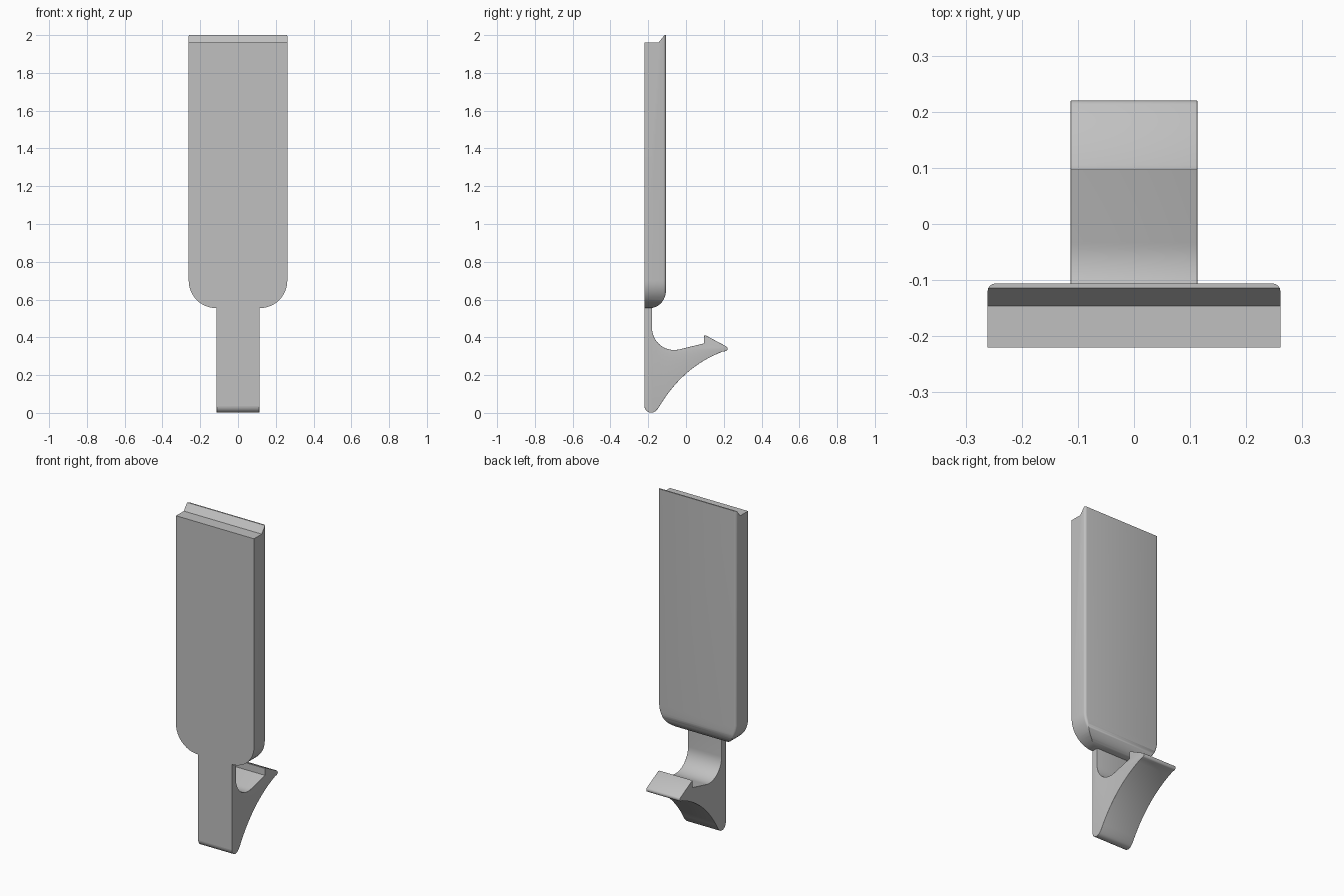
import bpy, bmesh
from math import sin, cos, pi, radians
from mathutils import Vector

cube = bpy.data.objects.get("Cube")
if cube:
    bpy.data.objects.remove(cube, do_unlink=True)

grey = bpy.data.materials.new("light grey plastic")
grey.use_nodes = True
grey.diffuse_color = (0.53, 0.53, 0.53, 1)
grey.node_tree.nodes["Principled BSDF"].inputs["Base Color"].default_value = (0.53, 0.53, 0.53, 1)

FRONT, BACK = -0.22, -0.106


def arc(cx, cy, rx, ry, start, end, steps=12):
    angles = [radians(start + (end - start) * i / steps) for i in range(steps + 1)]
    return [(cx + rx * cos(a), cy + ry * sin(a)) for a in angles]


def curve(a, b, c, steps=16):
    a, b, c = Vector(a), Vector(b), Vector(c)
    ts = [i / steps for i in range(steps + 1)]
    return [tuple(a * (1 - t) ** 2 + b * 2 * t * (1 - t) + c * t * t) for t in ts]


def prism(name, outline, place, offset, rounded=None, radius=0.0):
    """Extrude an outline; round the edges whose two ends pass a test."""
    bm = bmesh.new()
    face = bm.faces.new([bm.verts.new(place(*p)) for p in outline])
    grown = bmesh.ops.extrude_face_region(bm, geom=[face], use_keep_orig=True)
    moved = [v for v in grown["geom"] if isinstance(v, bmesh.types.BMVert)]
    bmesh.ops.translate(bm, verts=moved, vec=offset)
    bmesh.ops.recalc_face_normals(bm, faces=bm.faces)
    if rounded:
        edges = [e for e in bm.edges if rounded(e)]
        bmesh.ops.bevel(bm, geom=edges, offset=radius, segments=4, profile=0.5,
                        affect='EDGES', clamp_overlap=True)
        bmesh.ops.recalc_face_normals(bm, faces=bm.faces)
    mesh = bpy.data.meshes.new(name)
    bm.to_mesh(mesh)
    bm.free()
    mesh.materials.append(grey)
    obj = bpy.data.objects.new(name, mesh)
    bpy.context.collection.objects.link(obj)
    return obj


def combine(target, tool, operation):
    mod = target.modifiers.new(operation.lower(), 'BOOLEAN')
    mod.operation, mod.object, mod.solver = operation, tool, 'EXACT'
    bpy.context.view_layer.objects.active = target
    bpy.ops.object.modifier_apply(modifier=mod.name)
    bpy.data.objects.remove(tool, do_unlink=True)


# Wide plate: front outline with round lower corners and a softened back rim
w, r, low = 0.261, 0.145, 0.555
plate_outline = ([(w, 2.1)] + arc(w - r, low + r, r, r, 0, -90)
                 + arc(r - w, low + r, r, r, -90, -180) + [(-w, 2.1)])
plate = prism("plate", plate_outline, lambda x, z: (x, FRONT, z), (0, BACK - FRONT, 0),
              lambda e: all(v.co.y > BACK - 0.001 for v in e.verts), 0.014)

# Side shape of the plate: stepped lip on top, swept-up lower back edge
side = ([(FRONT - 0.1, 1.96), (-0.146, 1.96), (-0.114, 2.0), (BACK + 0.1, 2.0),
         (BACK + 0.1, 0.65)]
        + arc(-0.19, 0.65, 0.19 + BACK, 0.095, 0, -90) + [(FRONT - 0.1, low)])
side_cutter = prism("plate_side_cutter", side, lambda y, z: (-0.4, y, z), (0.8, 0, 0))
combine(plate, side_cutter, 'INTERSECT')

# Narrow stem with a hooked arm, drawn in side view
hw = 0.113
clip_outline = (
    [(FRONT, 0.62)] + arc(-0.184, 0.037, 0.036, 0.036, 180, 325)
    + curve((-0.145, 0.027), (-0.02, 0.243), (0.195, 0.325))
    + arc(0.206, 0.34, 0.014, 0.014, -70, 60, 6)
    + [(0.105, 0.41), (0.096, 0.41), (0.096, 0.368)]
    + arc(-0.063, 0.45, 0.117, 0.117, -75, -180, 18)
    + [(-0.18, 0.62)])


def softened(e):
    a, b = (v.co for v in e.verts)
    along_side = abs(a.x - b.x) < 0.001
    on_front = max(a.y, b.y) < FRONT + 0.001
    return along_side and not on_front and min(a.z, b.z) < 0.61


clip = prism("hooked_stem", clip_outline, lambda y, z: (-hw, y, z), (2 * hw, 0, 0),
             softened, 0.007)
combine(plate, clip, 'UNION')
plate.name = "plate_with_hook"

# Smooth the curves, keep the hard edges
bpy.ops.object.select_all(action='DESELECT')
plate.select_set(True)
bpy.context.view_layer.objects.active = plate
bpy.ops.object.shade_smooth_by_angle(angle=radians(30))
